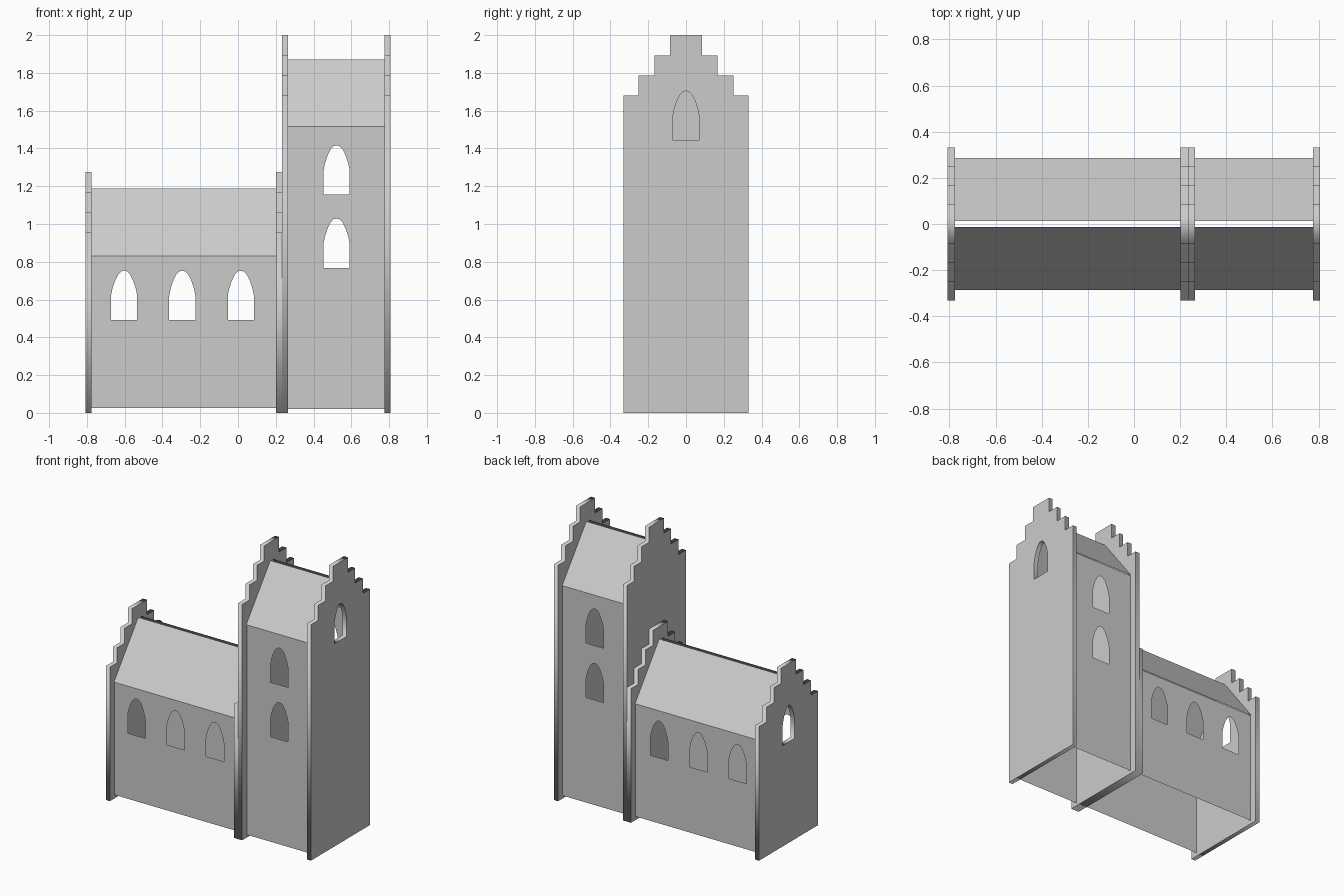
import bpy
from math import pi

if "Cube" in bpy.data.objects:
    bpy.data.objects.remove(bpy.data.objects["Cube"])


def arch(cx, z0):
    # pointed window outline
    half = [(.069, 0), (.069, .13), (.062, .165), (.049, .205),
            (.032, .24), (.016, .257)]
    pts = half + [(0, .261)] + [(-x, z) for x, z in reversed(half)]
    return [(cx + x, z0 + z) for x, z in pts]


def sheet(name, outlines, loc, rz, thick=0):
    # filled upright profile with holes, turned into a mesh
    cu = bpy.data.curves.new(name, 'CURVE')
    cu.dimensions = '2D'
    cu.fill_mode = 'BOTH'
    cu.extrude = thick / 2
    for pts in outlines:
        sp = cu.splines.new('POLY')
        sp.points.add(len(pts) - 1)
        for p, (x, y) in zip(sp.points, pts):
            p.co = (x, y, 0, 1)
        sp.use_cyclic_u = True
    ob = bpy.data.objects.new(name, cu)
    bpy.context.collection.objects.link(ob)
    ob.location = loc
    ob.rotation_euler = (pi / 2, 0, rz)
    bpy.ops.object.select_all(action='DESELECT')
    ob.select_set(True)
    bpy.context.view_layer.objects.active = ob
    bpy.ops.object.convert(target='MESH')


def gable(name, x0, x1, top, window):
    # crow-stepped end wall
    h = [(.332, 0)]
    for i, w in enumerate((.332, .251, .166, .084)):
        z = top - .107 * (3 - i)
        if i:
            h.append((w, z - .107))
        h.append((w, z))
    prof = h + [(-y, z) for y, z in reversed(h)]
    holes = [arch(0, top - .557)] if window else []
    sheet(name, [prof] + holes, ((x0 + x1) / 2, 0, 0), pi / 2, x1 - x0)


def body(name, x0, x1, z0, eave, ridge, windows):
    for side, s in (("front", 1), ("back", -1)):
        # thin side wall with windows
        rect = [(s * x0, z0), (s * x1, z0), (s * x1, eave), (s * x0, eave)]
        sheet(f"{name}_{side}_wall",
              [rect] + [arch(s * x, z) for x, z in windows],
              (0, -s * .28, 0), 0 if s > 0 else pi)
        # roof slope, open along the ridge
        a, b = -s * .286, -s * .014
        v = [(x0, a, eave), (x1, a, eave), (x1, b, ridge), (x0, b, ridge)]
        me = bpy.data.meshes.new(f"{name}_{side}_roof")
        me.from_pydata(v, [], [(0, 1, 2, 3) if s > 0 else (3, 2, 1, 0)])
        bpy.context.collection.objects.link(
            bpy.data.objects.new(me.name, me))


# hall
gable("hall_left_gable", -.808, -.776, 1.275, True)
gable("hall_right_gable", .201, .233, 1.275, False)
body("hall", -.776, .201, .025, .83, 1.187,
     [(-.603, .492), (-.295, .492), (.015, .492)])

# tower
gable("tower_left_gable", .233, .265, 2.0, False)
gable("tower_right_gable", .775, .807, 2.0, True)
body("tower", .265, .775, .02, 1.517, 1.87, [(.522, .768), (.522, 1.155)])
